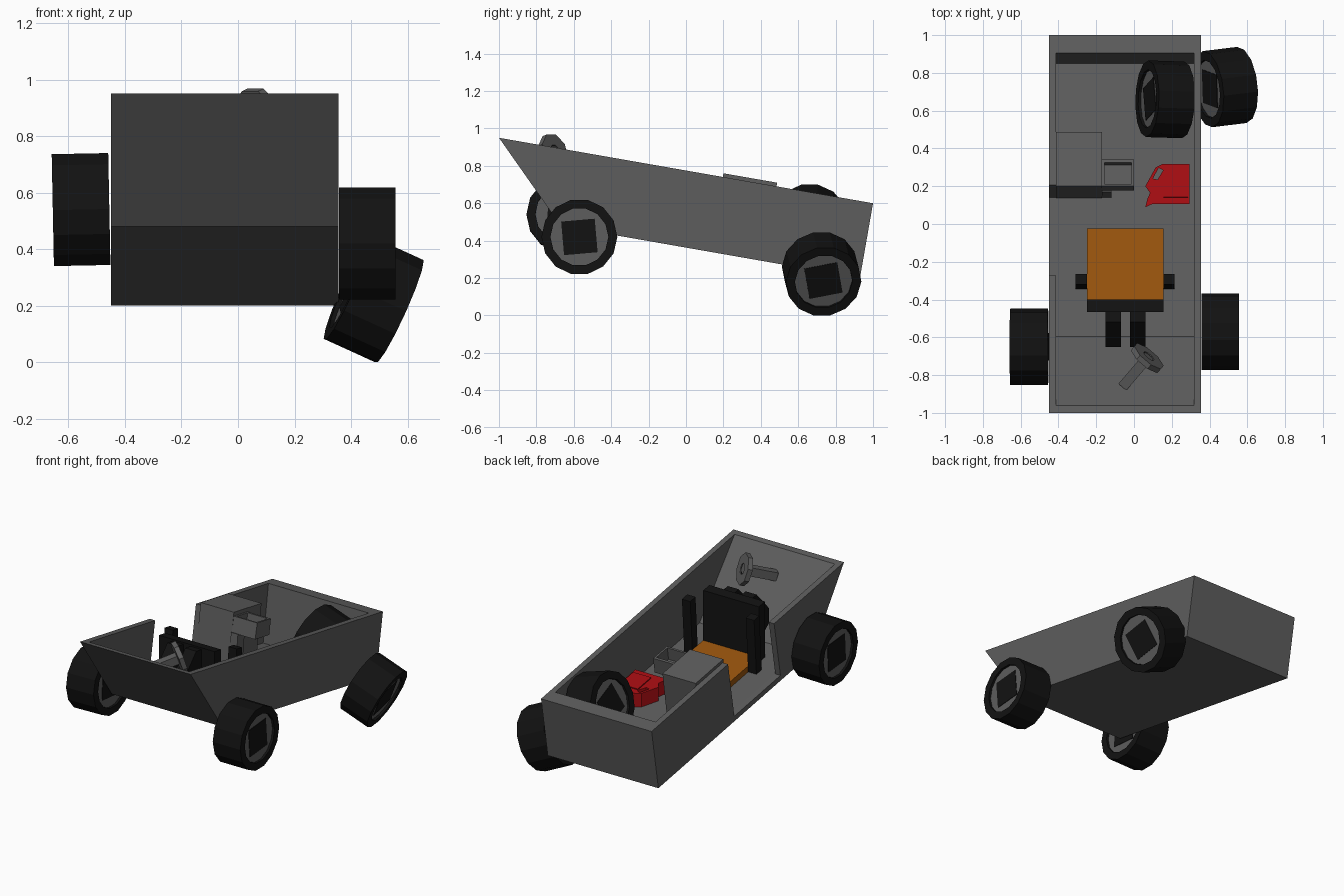
import bpy, bmesh, math
from mathutils import Vector, Matrix

if "Cube" in bpy.data.objects:
    bpy.data.objects.remove(bpy.data.objects["Cube"])


def material(name, rgb):
    m = bpy.data.materials.new(name)
    m.diffuse_color = (*rgb, 1)
    m.use_nodes = True
    m.node_tree.nodes["Principled BSDF"].inputs["Base Color"].default_value = m.diffuse_color
    return m


BLACK = material("black", (0.006, 0.006, 0.006))
ORANGE = material("orange", (0.32, 0.09, 0.004))
RED = material("red", (0.38, 0.004, 0.006))
GREY = material("grey", (0.11, 0.11, 0.11))
TILT = math.atan(0.175)          # slope of the whole tub


def finish(name, bm, mat=GREY):
    bmesh.ops.recalc_face_normals(bm, faces=bm.faces)
    me = bpy.data.meshes.new(name)
    bm.to_mesh(me)
    bm.free()
    me.materials.append(mat)
    ob = bpy.data.objects.new(name, me)
    bpy.context.collection.objects.link(ob)
    return ob


def prism(name, profile, x0, x1, mat=GREY):
    """Extrude a (y, z) profile along x."""
    bm = bmesh.new()
    f = bm.faces.new([bm.verts.new((x0, y, z)) for y, z in profile])
    r = bmesh.ops.extrude_face_region(bm, geom=[f])
    verts = [v for v in r["geom"] if isinstance(v, bmesh.types.BMVert)]
    bmesh.ops.translate(bm, verts=verts, vec=(x1 - x0, 0, 0))
    return finish(name, bm, mat)


def disc(name, profile, sides, matrix, mat=GREY):
    """Lathe a closed (x, r) profile around the x axis."""
    bm = bmesh.new()
    rings = []
    for i in range(sides):
        a = 2 * math.pi * (i + 0.5) / sides
        rings.append([bm.verts.new(matrix @ Vector((x, r * math.sin(a), r * math.cos(a))))
                      for x, r in profile])
    n = len(profile)
    for i in range(sides):
        p, q = rings[i], rings[(i + 1) % sides]
        for j in range(n):
            k = (j + 1) % n
            bm.faces.new((p[j], p[k], q[k], q[j]))
    return finish(name, bm, mat)


def block(name, size, matrix, mat=GREY):
    bm = bmesh.new()
    bmesh.ops.create_cube(bm, size=1, matrix=matrix @ Matrix.Diagonal((*size, 1)))
    return finish(name, bm, mat)


def aim(center, axis):
    return Matrix.Translation(center) @ Vector(axis).to_track_quat('X', 'Z').to_matrix().to_4x4()


def cut(target, cutter):
    m = target.modifiers.new("cut", 'BOOLEAN')
    m.operation, m.solver, m.object = 'DIFFERENCE', 'EXACT', cutter
    cutter.hide_render = True
    cutter.hide_set(True)


def floor(y):
    return 0.395 - 0.1765 * y


# Tub: outer wedge, hollowed, with a door opening on the left
tub = prism("tub", [(-1, .95), (1, .6), (.93, .2), (-.67, .48)], -.45, .355)
cut(tub, prism("cavity_cutter", [(-1, .9915), (.92, .72), (.85, .245), (-.595, .5)], -.412, .318))
cut(tub, prism("door_cutter", [(.14, .372), (.222, .83), (-.257, .91), (-.34, .457)], -.5, -.4))

# Wheels: tyre, recessed hub and square cap
WHEELS = [
    ("front_left_wheel", (-.555, -.65, .54), (-1, 0, -.02), 5),
    ("front_right_wheel", (.457, -.57, .42), (1, 0, 0), 5),
    ("rear_right_wheel", (.48, .725, .222), (.9, .11, -.41), 12),
    ("spare_wheel", (.165, .66, .48), (-.95, .03, .31), 20),
]
for name, pos, axis, turn in WHEELS:
    m = aim(pos, axis)
    disc(name + "_tyre", [(-.1, .155), (-.1, .203), (.1, .203), (.1, .155)], 14, m, BLACK)
    disc(name + "_hub", [(-.085, .001), (-.085, .157), (.085, .157), (.085, .001)], 14, m)
    block(name + "_cap", (.176, .18, .18), m @ Matrix.Rotation(math.radians(turn), 4, 'X'), BLACK)

# Seat: cushion, backrest, side arms and rear braces
prism("seat_cushion", [(-.41, .45), (-.41, .505), (-.025, .44), (-.04, .385)], -.25, .155, ORANGE)
prism("seat_back", [(-.465, .47), (-.465, .842), (-.40, .832), (-.40, .45)], -.25, .155, BLACK)
for x in (-.31, .155):
    prism("seat_arm", [(-.345, .45), (-.32, .82), (-.265, .81), (-.29, .44)], x, x + .06, BLACK)
for x in (-.15, -.02):
    prism("seat_brace", [(-.46, .48), (-.46, .83), (-.52, .84), (-.65, .70), (-.65, .61), (-.52, .49)],
          x, x + .08, BLACK)

# Steering wheel: holed hexagon on a slanted square shaft
head, foot = Vector((.07, -.71, .875)), Vector((-.05, -.85, .816))
m = aim(head, head - foot)
disc("steering_wheel", [(-.015, .035), (-.015, .1), (.015, .1), (.015, .035)], 8, m)
length = (head - foot).length + .02
block("steering_shaft", (length, .055, .055), aim((head + foot) / 2, head - foot))
block("steering_boss", (.02, .06, .06), m @ Matrix.Rotation(.6, 4, 'X'), BLACK)

# Cabinet behind the door, with an open tray on its inner side
prism("cabinet", [(.2, .76), (.487, .71), (.425, .31), (.135, .36)], -.412, -.17)
tray = prism("tray", [(.2, .735), (.342, .71), (.325, .61), (.178, .635)], -.17, 0)
cut(tray, prism("tray_cutter", [(.22, .78), (.332, .76), (.312, .635), (.2, .652)], -.157, -.013))
prism("tray_support", [(.17, .64), (.24, .62), (.21, floor(.21)), (.14, floor(.14))], -.17, -.12)

# Fuel can lying on the floor: outline with a spout and a handle hole
def lying(name, outline, z0, z1, mat):
    bm = bmesh.new()
    f = bm.faces.new([bm.verts.new((x, y, z0 + floor(y))) for x, y in outline])
    r = bmesh.ops.extrude_face_region(bm, geom=[f])
    verts = [v for v in r["geom"] if isinstance(v, bmesh.types.BMVert)]
    bmesh.ops.translate(bm, verts=verts, vec=(0, .0, z1 - z0))
    return finish(name, bm, mat)


can = lying("fuel_can", [(.295, .317), (.295, .105), (.095, .105), (.06, .088), (.07, .13),
                         (.085, .165), (.06, .20), (.115, .30), (.15, .317)], 0, .09, RED)
cut(can, lying("handle_cutter", [(.10, .24), (.125, .235), (.155, .285), (.13, .297)], -.1, .2, RED))
block("fuel_can_panel", (.13, .14, .01),
      Matrix.Translation((.22, .21, floor(.21) + .092)) @ Matrix.Rotation(-TILT, 4, 'X'), RED)
